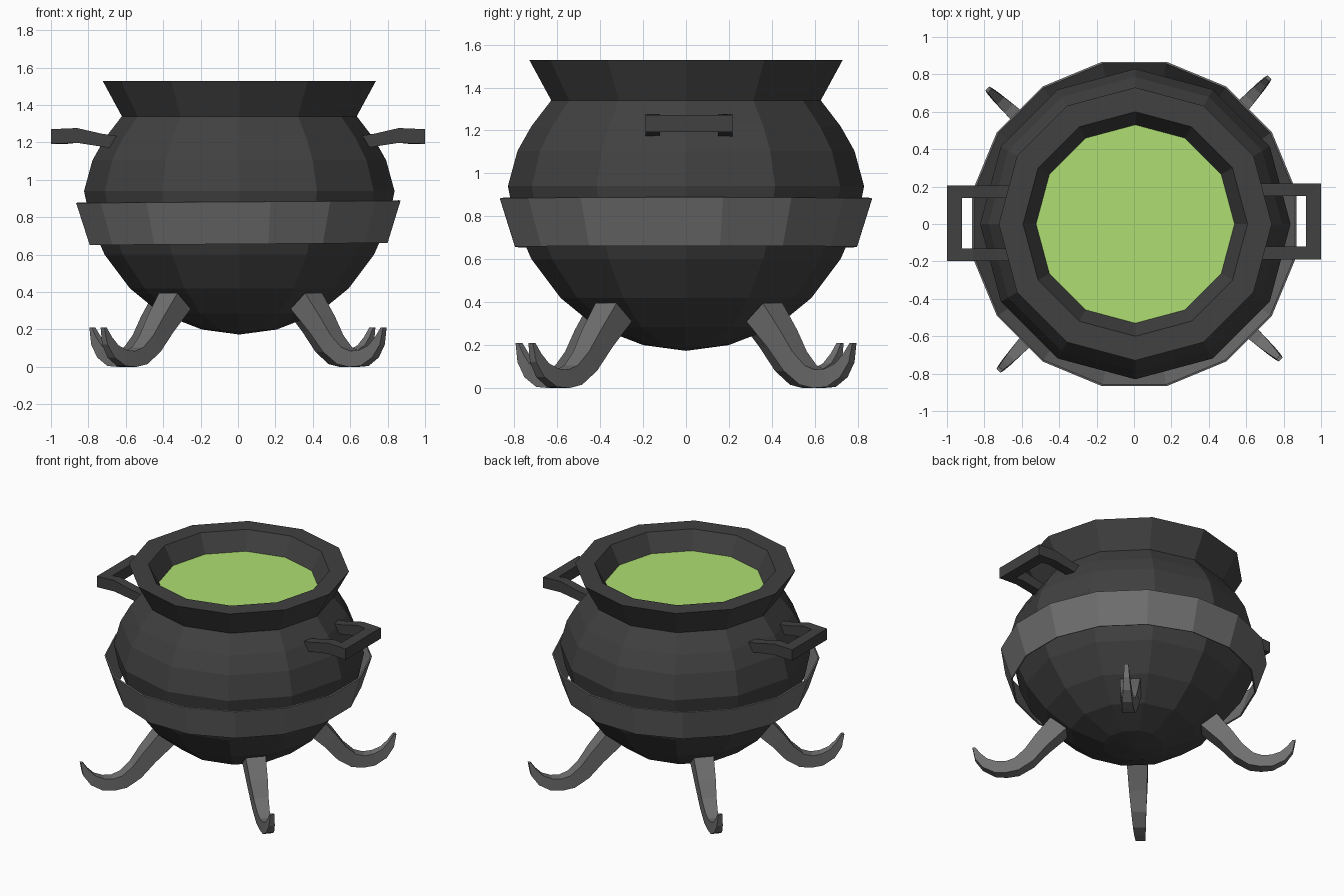
import bpy, bmesh
from math import sin, cos, pi, radians

if "Cube" in bpy.data.objects:
    bpy.data.objects.remove(bpy.data.objects["Cube"])


def material(name, rgb):
    m = bpy.data.materials.new(name)
    m.use_nodes = True
    m.diffuse_color = (*rgb, 1)
    m.node_tree.nodes["Principled BSDF"].inputs["Base Color"].default_value = (*rgb, 1)
    return m


iron = material("dark_iron", (0.052, 0.052, 0.052))
steel = material("grey_metal", (0.16, 0.16, 0.16))
green = material("green_brew", (0.43, 0.74, 0.17))


def loft(name, sections, mat, caps=True, point_z=None):
    """Skin a list of closed sections; point_z pulls the first cap into a shallow point."""
    bm = bmesh.new()
    rows = [[bm.verts.new(p) for p in s] for s in sections]
    n = len(rows[0])
    for a, b in zip(rows, rows[1:]):
        for i in range(n):
            j = (i + 1) % n
            bm.faces.new((a[i], a[j], b[j], b[i]))
    if caps:
        first = bm.faces.new(rows[0])
        bm.faces.new(rows[-1])
        if point_z is not None:
            bmesh.ops.poke(bm, faces=[first])["verts"][0].co.z = point_z
    bmesh.ops.remove_doubles(bm, verts=bm.verts, dist=1e-5)
    bmesh.ops.recalc_face_normals(bm, faces=bm.faces)
    mesh = bpy.data.meshes.new(name)
    bm.to_mesh(mesh)
    bm.free()
    ob = bpy.data.objects.new(name, mesh)
    bpy.context.collection.objects.link(ob)
    mesh.materials.append(mat)
    return ob


def ring(r, z, n, turn=0.0):
    return [(r * cos(2 * pi * (i + turn) / n), r * sin(2 * pi * (i + turn) / n), z)
            for i in range(n)]


# Pot: twelve-sided bowl, flared neck and inner lip
SIDES = 12
pot_profile = [(0.2, 0.2), (0.42, 0.285), (0.585, 0.42), (0.72, 0.6), (0.795, 0.77),
               (0.83, 0.94), (0.785, 1.105), (0.72, 1.22), (0.628, 1.34),
               (0.73, 1.528), (0.6, 1.528), (0.525, 1.39)]
pot = loft("pot", [ring(r, z, SIDES) for r, z in pot_profile], iron, point_z=0.173)

# Brew surface
brew = loft("brew", [ring(0.534, 1.4, SIDES), ring(0.528, 1.392, SIDES)], green)
for ob in (pot, brew):
    ob.location.x = 0.007

# Flared band around the belly
band = loft("belly_band", [ring(0.812, 0.657, 16, 0.5), ring(0.884, 0.882, 16, 0.5)],
            steel, caps=False)
thick = band.modifiers.new("thickness", "SOLIDIFY")
thick.thickness = 0.01
thick.offset = -1
band.location.x = 0.008
band.rotation_euler.y = radians(-0.4)

# Curled legs: under side, upper side and width of each section
leg_shape = [((0.445, 0.31), (0.55, 0.395), 0.135), ((0.57, 0.19), (0.65, 0.27), 0.12),
             ((0.665, 0.08), (0.72, 0.17), 0.1), ((0.76, 0.015), (0.79, 0.105), 0.085),
             ((0.84, 0), (0.85, 0.085), 0.075), ((0.92, 0.005), (0.91, 0.09), 0.065),
             ((1.0, 0.05), (0.97, 0.115), 0.053), ((1.05, 0.12), (1.015, 0.16), 0.04),
             ((1.068, 0.21), (1.05, 0.21), 0.028)]
for k, name in enumerate(("back_left", "back_right", "front_right", "front_left")):
    sections = [[(u[0], -w / 2, u[1]), (u[0], w / 2, u[1]),
                 (t[0], w / 2, t[1]), (t[0], -w / 2, t[1])] for u, t, w in leg_shape]
    leg = loft(name + "_leg", sections, steel)
    leg.rotation_euler.z = radians(47.3 + 90 * k)

# Square loop handles: outer x, inner x, bottom z, top z
arm = [(0.65, 0.65, 1.165, 1.235), (0.73, 0.73, 1.178, 1.247),
       (0.86, 0.86, 1.198, 1.277), (1.0, 0.92, 1.192, 1.271)]
for side, name, shift in ((1, "left", 0.014), (-1, "right", 0.004)):
    half = [[(xo, 0.203, lo), (xi, 0.135, lo), (xi, 0.135, hi), (xo, 0.203, hi)]
            for xo, xi, lo, hi in arm]
    other = [[(x, -y, z) for x, y, z in s] for s in reversed(half)]
    sections = [[(side * x, y + shift, z) for x, y, z in s] for s in half + other]
    loft(name + "_handle", sections, iron)
